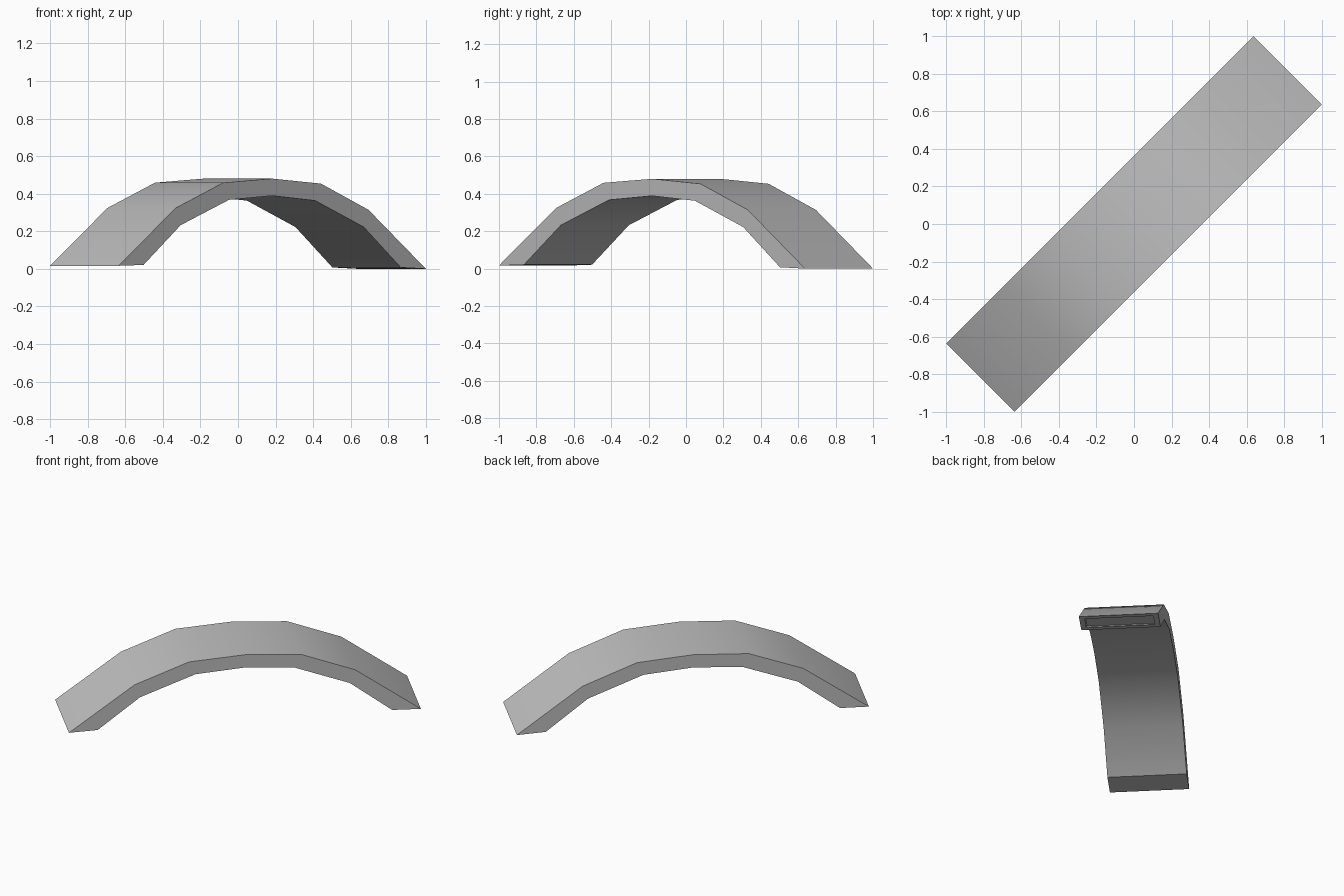
import bpy
import bmesh
import math
from mathutils import Vector

default = bpy.data.objects.get("Cube")
if default:
    bpy.data.objects.remove(default, do_unlink=True)

# Single grey material
grey = bpy.data.materials.new("plain_grey")
grey.use_nodes = True
colour = (0.52, 0.52, 0.52, 1.0)
grey.diffuse_color = colour
grey.node_tree.nodes["Principled BSDF"].inputs["Base Color"].default_value = colour

HALF_WIDTH = 0.2575
TILT = 0.007      # slight lean of the arch towards one end
along = Vector((1, 1, 0)).normalized()
across = Vector((1, -1, 0)).normalized()

# Half profiles from crown to foot: (distance along, height)
outer_half = [(0, 0.48), (0.367, 0.456), (0.725, 0.319), (1.157, 0.008)]
inner_half = [(0, 0.389), (0.325, 0.365), (0.69, 0.227), (0.968, 0.014)]


def full_profile(half):
    return [(-u, z) for u, z in reversed(half[1:])] + half


def row(bm, half, side):
    return [bm.verts.new(along * u + across * side * HALF_WIDTH
                         + Vector((0, 0, z - TILT * u)))
            for u, z in full_profile(half)]


# Arch band: outer skin, underside, two flanks and two feet
bm = bmesh.new()
outer_a, outer_b = row(bm, outer_half, -1), row(bm, outer_half, 1)
inner_a, inner_b = row(bm, inner_half, -1), row(bm, inner_half, 1)
loops = [outer_a, outer_b, inner_b, inner_a]
for first, second in zip(loops, loops[1:] + loops[:1]):
    for i in range(len(first) - 1):
        bm.faces.new((first[i], second[i], second[i + 1], first[i + 1]))
bm.faces.new([loop[0] for loop in loops])
foot = bm.faces.new([loop[-1] for loop in loops])
bmesh.ops.recalc_face_normals(bm, faces=bm.faces[:])

# Shallow socket sunk into the back foot
bmesh.ops.inset_region(bm, faces=[foot], thickness=0.035, use_even_offset=True)
inward = (along * -0.81 + Vector((0, 0, 0.58))) * 0.08
sunk = bmesh.ops.extrude_face_region(bm, geom=[foot])
bmesh.ops.translate(bm, vec=inward,
                    verts=[g for g in sunk["geom"] if isinstance(g, bmesh.types.BMVert)])
if foot.is_valid:
    bmesh.ops.delete(bm, geom=[foot], context="FACES_ONLY")
bmesh.ops.recalc_face_normals(bm, faces=bm.faces[:])

mesh = bpy.data.meshes.new("arched_beam")
bm.to_mesh(mesh)
bm.free()
mesh.materials.append(grey)
beam = bpy.data.objects.new("arched_beam", mesh)
bpy.context.scene.collection.objects.link(beam)

# Smooth curve with crisp long edges
bpy.ops.object.select_all(action="DESELECT")
beam.select_set(True)
bpy.context.view_layer.objects.active = beam
bpy.ops.object.shade_smooth_by_angle(angle=math.radians(30))
